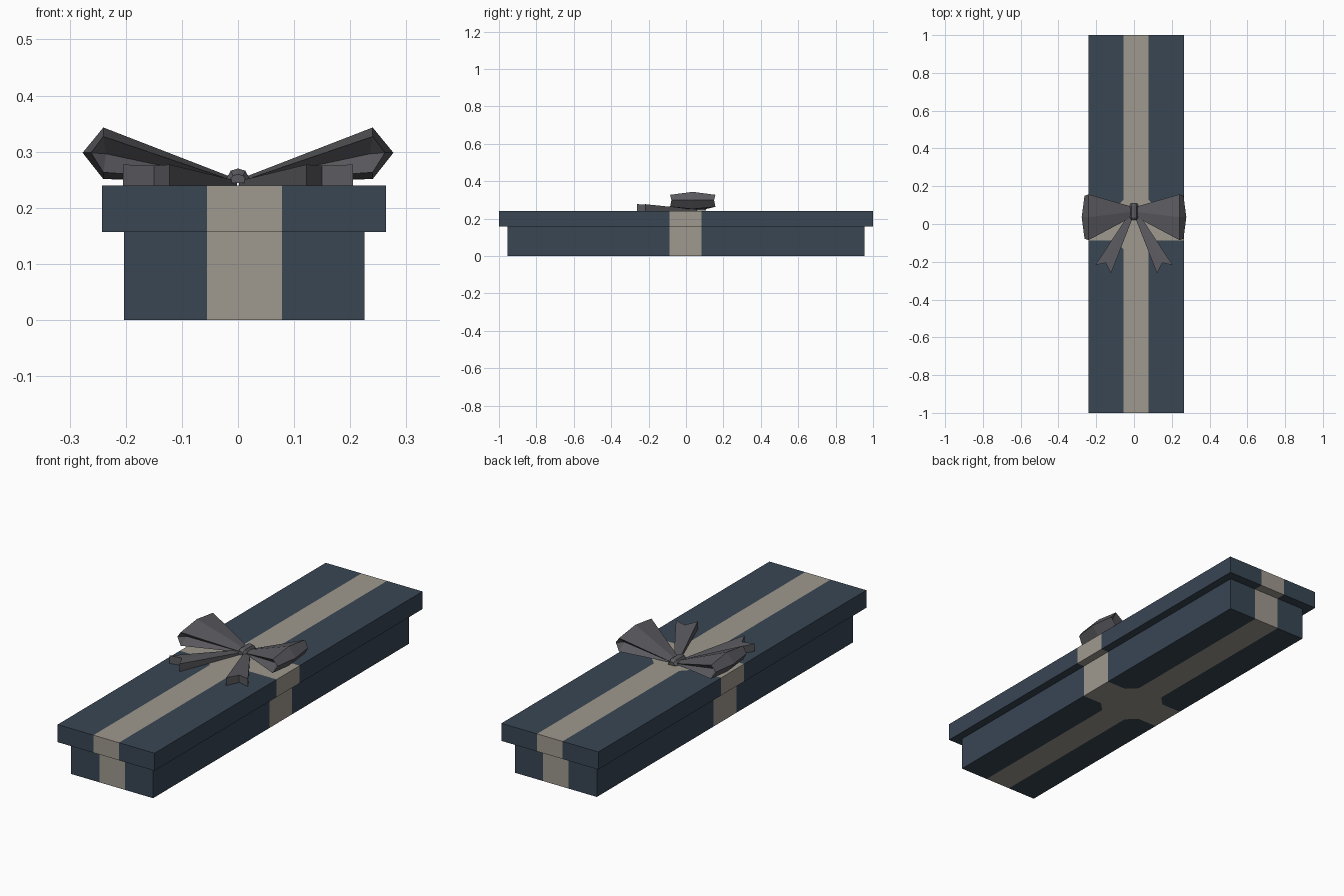
import bpy, bmesh
from mathutils import Vector

if "Cube" in bpy.data.objects:
    bpy.data.objects.remove(bpy.data.objects["Cube"])


def material(name, rgb):
    m = bpy.data.materials.new(name)
    m.diffuse_color = (*rgb, 1)
    m.use_nodes = True
    m.node_tree.nodes["Principled BSDF"].inputs["Base Color"].default_value = m.diffuse_color
    return m


NAVY = material("navy paper", (0.040, 0.061, 0.088))
CREAM = material("cream ribbon", (0.345, 0.318, 0.275))
GREY = material("grey bow", (0.104, 0.101, 0.114))

# Painted ribbon limits and the size of its corner cuts at the crossing
RX, RY, CUT = (-0.055, 0.078), (-0.088, 0.083), 0.045


def finish(name, bm, mats, mirror=False):
    bmesh.ops.recalc_face_normals(bm, faces=bm.faces)
    me = bpy.data.meshes.new(name)
    bm.to_mesh(me)
    bm.free()
    ob = bpy.data.objects.new(name, me)
    bpy.context.collection.objects.link(ob)
    for m in mats:
        me.materials.append(m)
    if mirror:
        ob.modifiers.new("mirror", 'MIRROR')
    return ob


def striped_box(name, lo, hi):
    lo, hi = Vector(lo), Vector(hi)
    bm = bmesh.new()
    bmesh.ops.create_cube(bm, size=1)
    for v in bm.verts:
        v.co = (lo + hi) / 2 + v.co * (hi - lo)

    def cut(co, no, faces):
        geom = set(faces)
        for f in faces:
            geom.update(f.edges, f.verts)
        bmesh.ops.bisect_plane(bm, geom=list(geom), dist=1e-5, plane_co=co, plane_no=no)

    # Ribbon edges all around the box
    for x in RX:
        cut((x, 0, 0), (1, 0, 0), bm.faces[:])
    for y in RY:
        cut((0, y, 0), (0, 1, 0), bm.faces[:])
    # Diagonal corners on top and bottom
    for x, sx in zip(RX, (-1, 1)):
        for y, sy in zip(RY, (-1, 1)):
            bm.normal_update()
            flat = [f for f in bm.faces if abs(f.normal.z) > 0.9]
            cut((x + sx * CUT, y, 0), (sx, sy, 0), flat)
    bm.normal_update()
    for f in bm.faces:
        c = f.calc_center_median()
        dx = max(RX[0] - c.x, c.x - RX[1])
        dy = max(RY[0] - c.y, c.y - RY[1])
        if abs(f.normal.z) > 0.9:
            on = dx < 0 or dy < 0 or dx + dy < CUT
        elif abs(f.normal.x) > 0.9:
            on = dy < 0
        else:
            on = dx < 0
        f.material_index = int(on)
    return finish(name, bm, (NAVY, CREAM))


# Box and lid
striped_box("box_base", (-0.203, -0.955, 0), (0.225, 0.955, 0.157))
striped_box("box_lid", (-0.242, -1, 0.157), (0.264, 1, 0.24))

# Bow loops: front edge, crown and back edge outlines, with recessed open sides
edge = [(0.005, 0.247), (0.24, 0.327), (0.262, 0.298), (0.24, 0.263)]
crown = [(0.005, 0.252), (0.24, 0.343), (0.277, 0.298), (0.24, 0.251)]
sections = [(edge, (0.04, -0.085, -0.078, -0.085)),
            (crown, (0.065, 0.036, 0.036, 0.036)),
            (edge, (0.09, 0.157, 0.15, 0.157))]
bm = bmesh.new()
rings = [[bm.verts.new((x, y, z)) for (x, z), y in zip(pts, ys)] for pts, ys in sections]
for a, b in zip(rings, rings[1:]):
    for i in range(4):
        j = (i + 1) % 4
        bm.faces.new((a[i], a[j], b[j], b[i]))
for ring, y in ((rings[0], -0.05), (rings[2], 0.122)):
    mid = bm.verts.new((0.235, y, 0.296))
    for i in range(4):
        bm.faces.new((ring[i], ring[(i + 1) % 4], mid))
finish("bow_loops", bm, [GREY], mirror=True)

# Bow tails: notched strips that rise towards their ends
bm = bmesh.new()
outline = [(0.002, 0.045, 0.248), (0.122, -0.262, 0.277), (0.150, -0.205, 0.275),
           (0.205, -0.218, 0.277), (0.022, 0.06, 0.248)]
top = [bm.verts.new(p) for p in outline]
low = [bm.verts.new((x, y, 0.24)) for x, y, z in outline]
for ring in (top, low):
    bm.faces.new((ring[0], ring[1], ring[2]))
    bm.faces.new((ring[0], ring[2], ring[4]))
    bm.faces.new((ring[2], ring[3], ring[4]))
for i in range(5):
    j = (i + 1) % 5
    bm.faces.new((top[i], top[j], low[j], low[i]))
finish("bow_tails", bm, [GREY], mirror=True)

# Knot: low half-round with tapered ends
bm = bmesh.new()
arch = [(-0.025, 0.0), (-0.013, 0.022), (0, 0.026), (0.013, 0.022), (0.025, 0.0)]
rings = [[bm.verts.new((x * s, y, 0.244 + z * h)) for x, z in arch]
         for y, s, h in ((0.02, 0.7, 0.6), (0.034, 1, 1), (0.094, 1, 1), (0.108, 0.7, 0.6))]
for a, b in zip(rings, rings[1:]):
    for i in range(5):
        j = (i + 1) % 5
        bm.faces.new((a[i], a[j], b[j], b[i]))
bm.faces.new(rings[0])
bm.faces.new(rings[-1])
finish("bow_knot", bm, [GREY])
